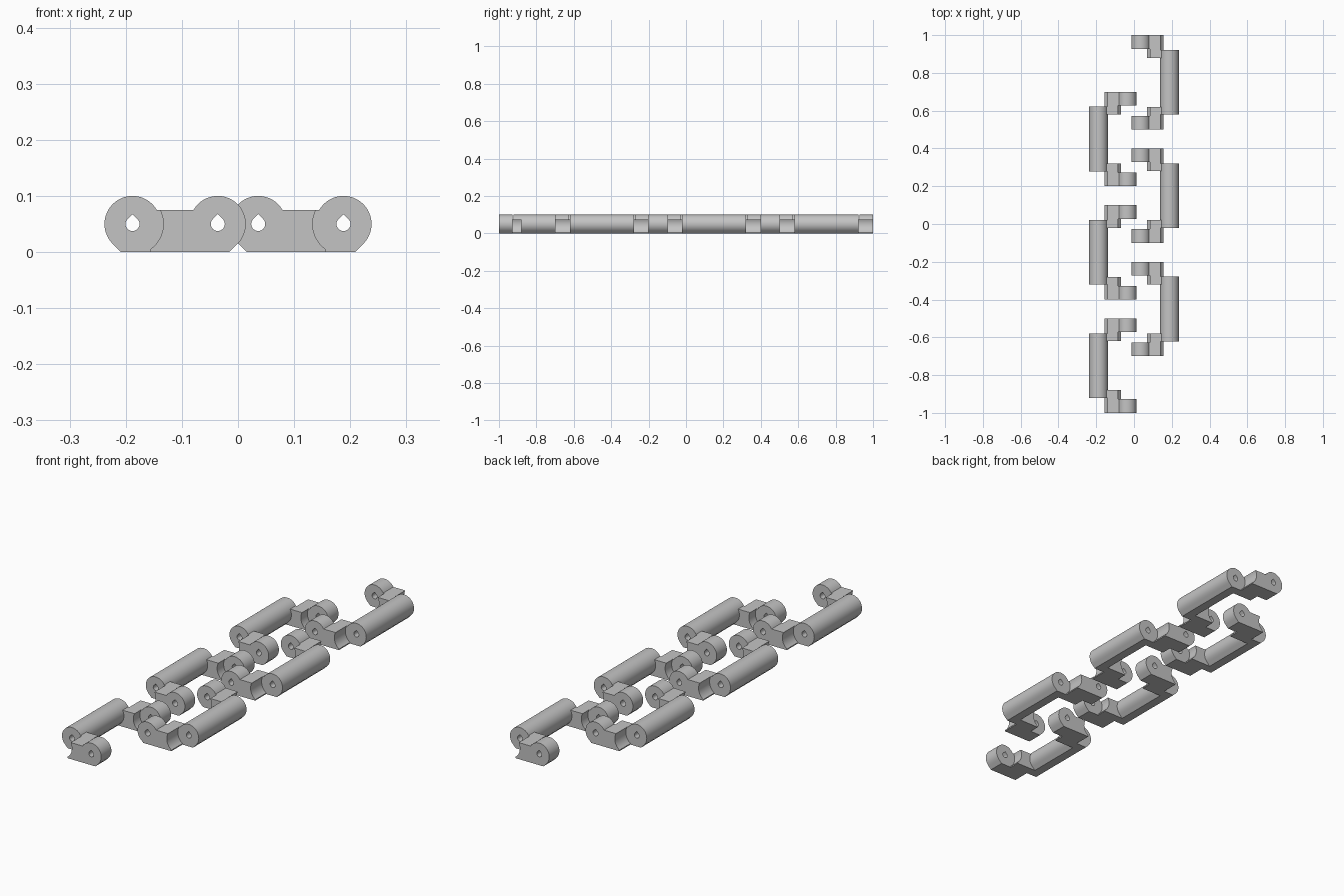
import bpy, bmesh
from math import cos, sin, radians

cube = bpy.data.objects.get("Cube")
if cube:
    bpy.data.objects.remove(cube)

R = 0.05            # barrel and knuckle radius
GAP_R = 0.055       # clearance radius around a neighbouring round
PIN_R = 0.0125      # pin hole radius
INNER, OUTER = 0.036, 0.188   # knuckle and barrel axes
SPAN = OUTER - INNER
LIP = 0.032         # reach of the clearance lip
BAR_TOP = 0.025     # bar top above the axis
SMOOTH = radians(30)

gray = bpy.data.materials.new("light_gray")
gray.use_nodes = True
color = (0.55, 0.55, 0.55, 1)
gray.diffuse_color = color
gray.node_tree.nodes["Principled BSDF"].inputs["Base Color"].default_value = color


def arc(cx, r, start, end, steps):
    """Points on an arc, angles in degrees."""
    angles = [radians(start + (end - start) * i / steps) for i in range(steps + 1)]
    return [(cx + r * cos(a), r * sin(a)) for a in angles]


# Profiles are in (u, z) around the round's axis; u runs toward the bar
toe = R * (2 ** 0.5 - 1)
teardrop = arc(0, PIN_R, 135, 405, 18) + [(0, PIN_R * 2 ** 0.5)]
barrel_profile = arc(0, R, -45, 225, 36) + [(-toe, -R), (toe, -R)]
hollow = arc(SPAN, GAP_R, 234.9, 153, 12)
arm_profile = arc(0, R, 30, 225, 26) + [(-toe, -R), (SPAN - LIP, -R)] + hollow
web_profile = ([(u, z) for u, z in hollow] + [(SPAN - u, z) for u, z in reversed(hollow)]
               + [(LIP, -R), (SPAN - LIP, -R)])


def add_slab(bm, profile, axis, direction, y0, y1, hole=True):
    """Extrude a profile, with its pin hole, from y0 to y1."""
    edges = []
    for loop in [profile, teardrop] if hole else [profile]:
        verts = [bm.verts.new((axis + direction * u, y0, R + z)) for u, z in loop]
        edges += [bm.edges.new((v, verts[i - 1])) for i, v in enumerate(verts)]
    filled = bmesh.ops.triangle_fill(bm, edges=edges, use_beauty=True, normal=(0, -1, 0))
    caps = [g for g in filled["geom"] if isinstance(g, bmesh.types.BMFace)]
    grown = bmesh.ops.extrude_face_region(bm, geom=caps, use_keep_orig=True)
    top = [g for g in grown["geom"] if isinstance(g, bmesh.types.BMVert)]
    bmesh.ops.translate(bm, verts=top, vec=(0, y1 - y0, 0))


def link_mesh(name, side):
    bm = bmesh.new()
    # Long barrel
    add_slab(bm, barrel_profile, side * OUTER, -side, -0.13, 0.13)
    for end in (-1, 1):
        # Barrel end with its side bar
        add_slab(bm, arm_profile, side * OUTER, -side, end * 0.13, end * 0.171)
        # Thin web across the clearance
        add_slab(bm, web_profile, side * INNER, side, end * 0.168, end * 0.181, False)
        # Hinge knuckle with its bar
        add_slab(bm, arm_profile, side * INNER, side, end * 0.177, end * 0.25)
    bmesh.ops.recalc_face_normals(bm, faces=bm.faces[:])
    mesh = bpy.data.meshes.new(name)
    bm.to_mesh(mesh)
    bm.free()
    mesh.materials.append(gray)
    mesh.shade_smooth()
    mesh.set_sharp_from_angle(angle=SMOOTH)
    return mesh


# Two staggered rows of three links
for name, side, first_y in (("left_hinge_link", 1, -0.45), ("right_hinge_link", -1, -0.75)):
    mesh = link_mesh(name, side)
    for i, place in enumerate(("front", "middle", "back")):
        link = bpy.data.objects.new(f"{name}_{place}", mesh)
        link.location.y = first_y + 0.6 * i
        bpy.context.collection.objects.link(link)
